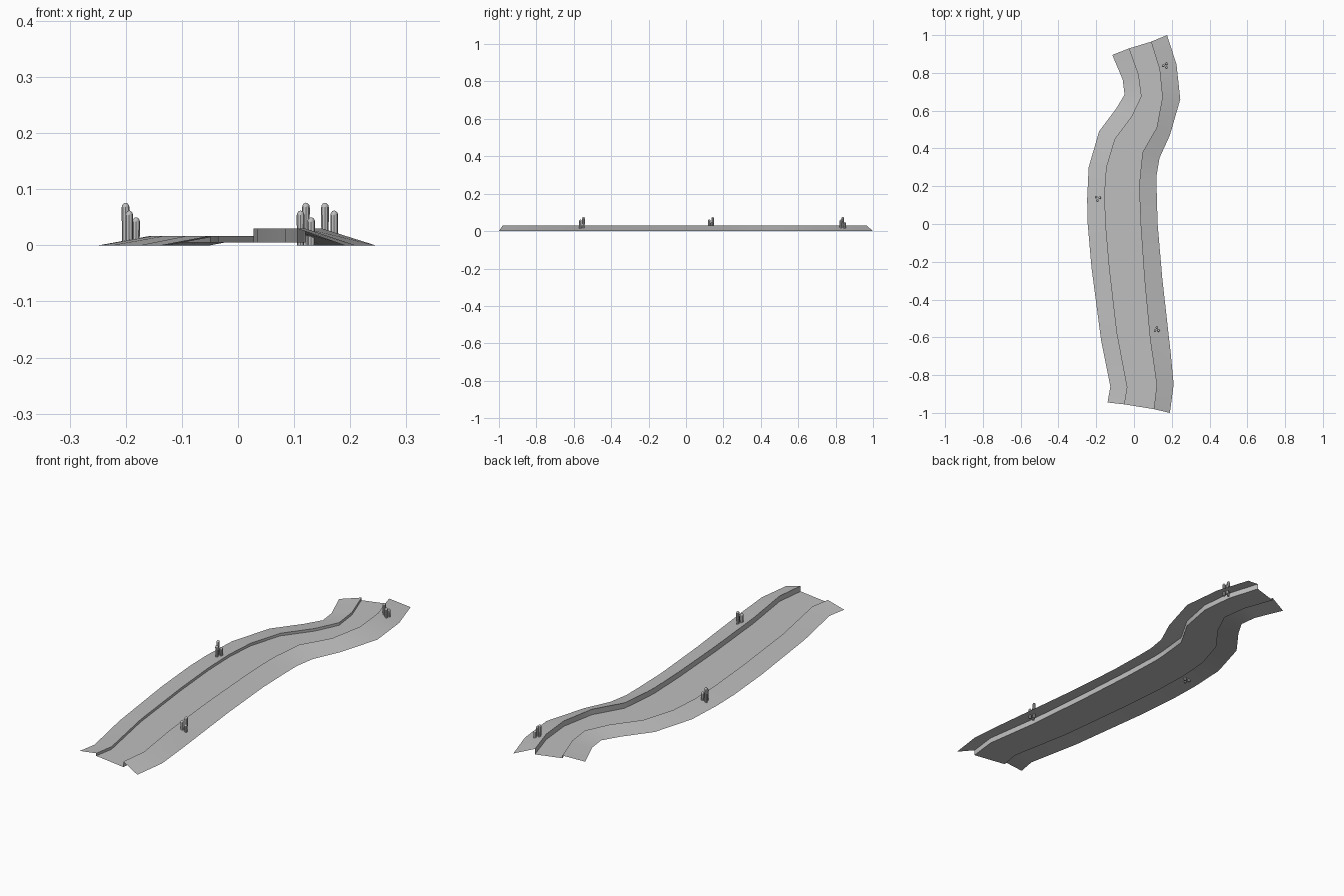
import bpy
import bmesh
import math
from mathutils import Matrix, Vector

cube = bpy.data.objects.get("Cube")
if cube:
    bpy.data.objects.remove(cube, do_unlink=True)

GREY = (0.52, 0.52, 0.52, 1.0)
BED_HEIGHT = 0.005
LEFT_CREST = 0.03
RIGHT_CREST = 0.017


def make_material(name, colour):
    material = bpy.data.materials.new(name)
    material.use_nodes = True
    material.diffuse_color = colour
    for node in material.node_tree.nodes:
        if node.type == "BSDF_PRINCIPLED":
            node.inputs["Base Color"].default_value = colour
    return material


def finish(name, bm, material, angle):
    mesh = bpy.data.meshes.new(name)
    bm.to_mesh(mesh)
    bm.free()
    mesh.materials.append(material)
    part = bpy.data.objects.new(name, mesh)
    bpy.context.collection.objects.link(part)
    bpy.ops.object.select_all(action="DESELECT")
    part.select_set(True)
    bpy.context.view_layer.objects.active = part
    bpy.ops.object.shade_smooth_by_angle(angle=math.radians(angle))
    return part


plain_grey = make_material("plain grey", GREY)

# Winding outlines of the river, from the front end to the back end
low_outer = [(-.14, -.945), (-.125, -.86), (-.175, -.61), (-.225, -.23), (-.245, 0), (-.248, .13),
             (-.24, .3), (-.185, .49), (-.095, .61), (-.05, .685), (-.06, .765), (-.115, .895)]
low_inner = [(-.05, -.955), (-.035, -.865), (-.09, -.575), (-.13, -.23), (-.15, 0), (-.155, .16),
             (-.145, .3), (-.1, .45), (-.01, .57), (.04, .675), (.025, .79), (-.025, .93)]
high_inner = [(.105, -.98), (.12, -.85), (.085, -.61), (.055, -.29), (.035, 0), (.028, .18),
              (.03, .235), (.045, .38), (.12, .51), (.15, .67), (.135, .82), (.09, .965)]
high_outer = [(.19, -1), (.21, -.85), (.195, -.69), (.15, -.29), (.125, 0), (.12, .18),
              (.12, .26), (.135, .35), (.19, .47), (.245, .66), (.225, .845), (.175, 1)]

# River channel: outer slope, wall, bed, wall, outer slope as one open sheet
bm = bmesh.new()
outlines = [(low_outer, 0), (low_inner, RIGHT_CREST), (low_inner, BED_HEIGHT),
            (high_inner, BED_HEIGHT), (high_inner, LEFT_CREST), (high_outer, 0)]
rows = [[bm.verts.new((x, y, height)) for x, y in outline] for outline, height in outlines]
for near, far in zip(rows, rows[1:]):
    for i in range(len(near) - 1):
        bm.faces.new((near[i], far[i], far[i + 1], near[i + 1]))
finish("river_channel", bm, plain_grey, 30)


def add_stalk(bm, centre, radius, height, sides=8):
    """A closed upright stalk with a rounded top."""
    dome = radius * 1.3
    profile = [(radius * 0.9, 0), (radius, height - dome)]
    for step in (1, 2):
        turn = step * math.pi / 6
        profile.append((radius * math.cos(turn), height - dome + dome * math.sin(turn)))
    rings = []
    for ring_radius, z in profile:
        ring = []
        for i in range(sides):
            turn = math.tau * i / sides
            offset = Vector((ring_radius * math.cos(turn), ring_radius * math.sin(turn), z))
            ring.append(bm.verts.new(centre + offset))
        rings.append(ring)
    for lower, upper in zip(rings, rings[1:]):
        for i in range(sides):
            j = (i + 1) % sides
            bm.faces.new((lower[i], lower[j], upper[j], upper[i]))
    bm.faces.new(list(reversed(rings[0])))
    tip = bm.verts.new(centre + Vector((0, 0, height)))
    for i in range(sides):
        bm.faces.new((rings[-1][i], rings[-1][(i + 1) % sides], tip))


# Clumps of three stalks standing on the banks, each turned differently
clumps = {
    "front_stalks": ((.121, -.559), 90),
    "middle_stalks": ((-.192, .135), 140),
    "back_stalks": ((.166, .838), 180),
}
for name, ((x, y), heading) in clumps.items():
    bm = bmesh.new()
    for i, height in enumerate((.076, .062, .05)):
        turn = Matrix.Rotation(math.radians(heading + i * 120), 3, "Z")
        add_stalk(bm, Vector((x, y, 0)) + turn @ Vector((.011, 0, 0)), .007, height)
    finish(name, bm, plain_grey, 40)
